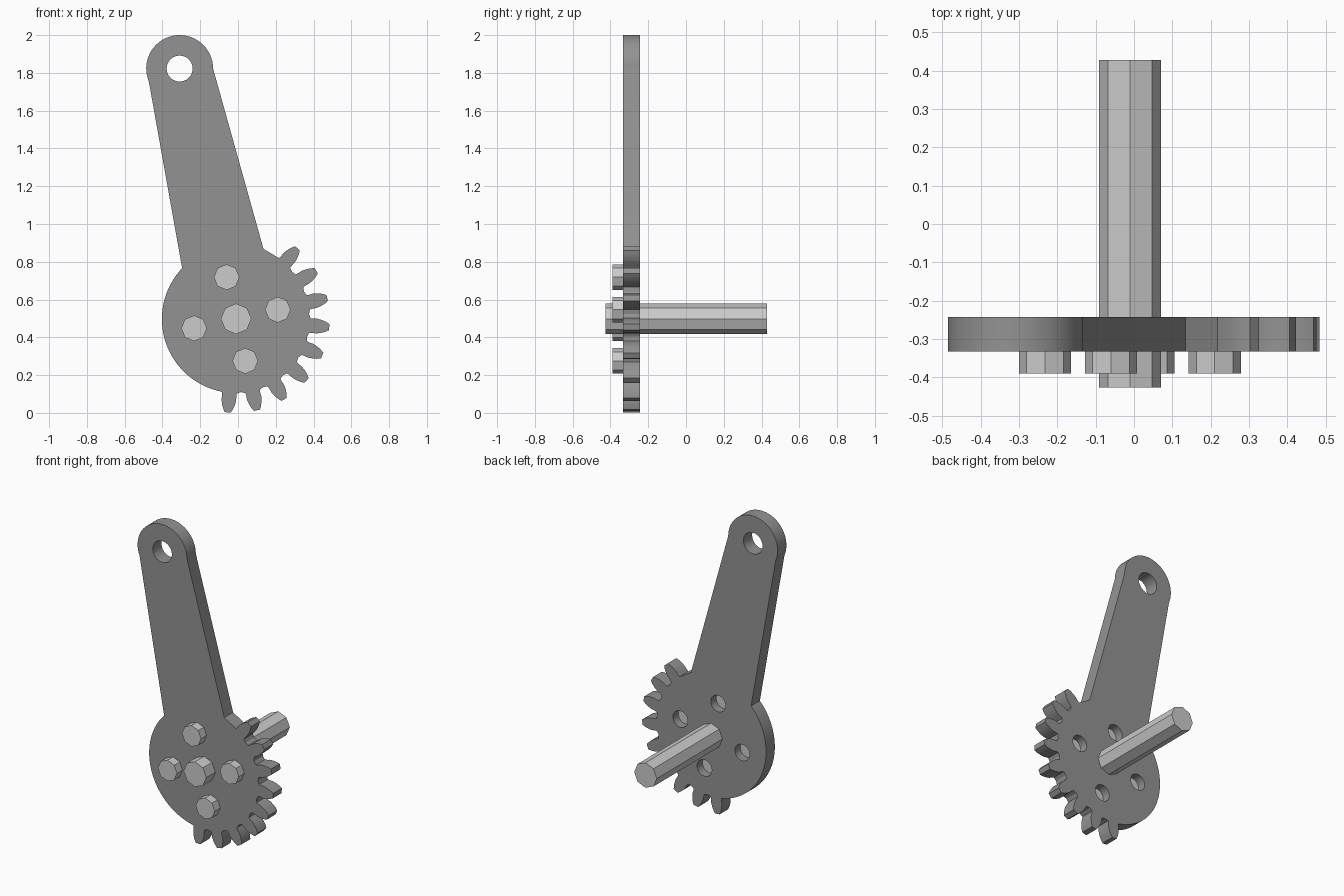
import bpy
from math import sin, cos, radians

if "Cube" in bpy.data.objects:
    bpy.data.objects.remove(bpy.data.objects["Cube"])

HUB = (-0.011, 0.497)     # gear centre (x, z)
EYE = (-0.309, 1.823)     # eye at the arm's end
R = 0.392                 # gear body radius


def polar(c, r, deg):
    return (c[0] + r * cos(radians(deg)), c[1] + r * sin(radians(deg)))


def arc(c, r, a0, a1, n):
    return [polar(c, r, a0 + (a1 - a0) * i / n) for i in range(n + 1)]


def tooth(deg):
    # half profile as (radius, half width), mirrored about the tooth axis
    half = [(0.393, 0.039), (0.41, 0.038), (0.43, 0.039), (0.455, 0.034), (0.478, 0.026)]
    ca, sa = cos(radians(deg)), sin(radians(deg))
    pts = [(r, -w) for r, w in half] + [(0.496, -0.016), (0.496, 0.016)]
    pts += [(r, w) for r, w in reversed(half)]
    return [(HUB[0] + r * ca - w * sa, HUB[1] + r * sa + w * ca) for r, w in pts]


def plate(name, loops, y0, y1):
    # filled outline with holes, extruded along y
    cu = bpy.data.curves.new(name, 'CURVE')
    cu.dimensions = '2D'
    cu.fill_mode = 'BOTH'
    cu.extrude = (y1 - y0) / 2
    for loop in loops:
        sp = cu.splines.new('POLY')
        sp.points.add(len(loop) - 1)
        for p, (x, z) in zip(sp.points, loop):
            p.co = (x, z, 0, 1)
        sp.use_cyclic_u = True
    ob = bpy.data.objects.new(name, cu)
    bpy.context.collection.objects.link(ob)
    ob.location.y = (y0 + y1) / 2
    ob.rotation_euler.x = radians(90)
    bpy.ops.object.select_all(action='DESELECT')
    ob.select_set(True)
    bpy.context.view_layer.objects.active = ob
    bpy.ops.object.convert(target='MESH')
    bpy.ops.object.shade_smooth_by_angle(angle=radians(25))
    return bpy.context.object


def rod(name, c, r, y0, y1):
    # eight-sided bar along y, corners on the axes
    bpy.ops.mesh.primitive_cylinder_add(vertices=8, radius=r, depth=y1 - y0,
                                        location=(c[0], (y0 + y1) / 2, c[1]),
                                        rotation=(radians(90), 0, 0))
    bpy.context.object.name = name


# Crank plate: rounded eye, arm, plain disc side, then nine teeth
outline = arc(EYE, 0.177, 0, 203, 32) + arc(HUB, R, 136.6, 258, 36)
for i in range(9):
    outline += tooth(-95 + 18 * i)
    if i < 8:
        outline.append(polar(HUB, 0.388, -86 + 18 * i))
outline.append((0.135, 0.868))

bolts = [polar(HUB, 0.227, 102.5 + 90 * i) for i in range(4)]
holes = [arc(EYE, 0.069, 0, 345, 23)] + [arc(b, 0.053, 0, 345, 23) for b in bolts]
crank = plate("crank_plate", [outline] + holes, -0.333, -0.243)

# Dark metal for the plate only
dark = bpy.data.materials.new("dark_metal")
dark.diffuse_color = (0.29, 0.29, 0.29, 1)
dark.use_nodes = True
dark.node_tree.nodes["Principled BSDF"].inputs["Base Color"].default_value = dark.diffuse_color
crank.data.materials.clear()
crank.data.materials.append(dark)

# Bolts and shaft
for i, b in enumerate(bolts):
    rod(f"bolt_{i + 1}", b, 0.068, -0.39, -0.298)
rod("shaft", (-0.01, 0.498), 0.081, -0.426, 0.428)
